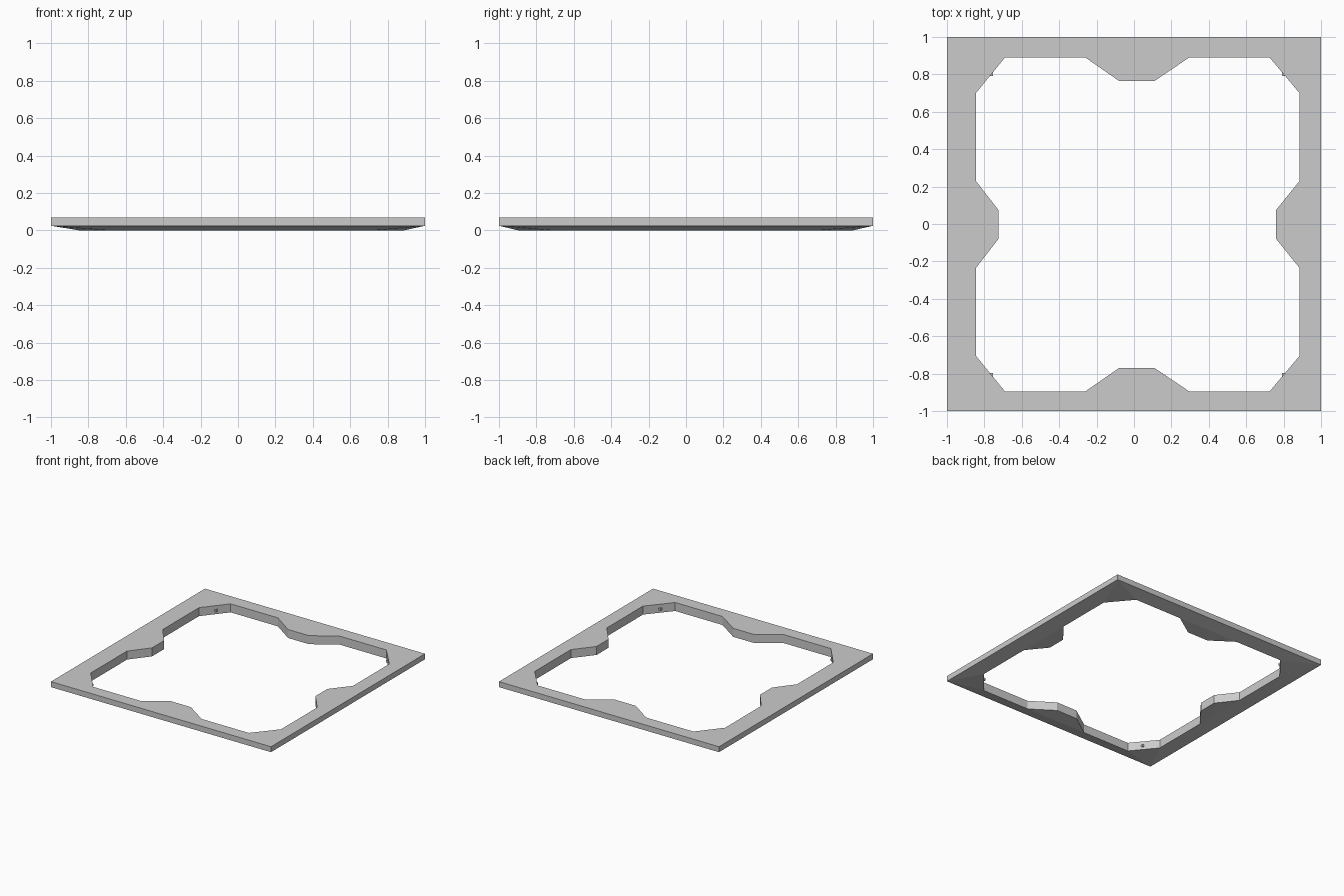
import bpy, bmesh

if "Cube" in bpy.data.objects:
    bpy.data.objects.remove(bpy.data.objects["Cube"])

TOP, OUTER_BOTTOM, MID_Y = 0.07, 0.025, -0.0025


def make_object(name, bm):
    bmesh.ops.recalc_face_normals(bm, faces=bm.faces)
    mesh = bpy.data.meshes.new(name)
    bm.to_mesh(mesh)
    bm.free()
    obj = bpy.data.objects.new(name, mesh)
    bpy.context.collection.objects.link(obj)
    return obj


def add_loop(bm, pts):
    vs = [bm.verts.new((x, y, TOP)) for x, y in pts]
    return [bm.edges.new((vs[i], vs[(i + 1) % len(vs)])) for i in range(len(vs))]


# Back half of the opening, mirrored to the front half
half = [(-0.725, 0.075), (-0.845, 0.23), (-0.845, 0.70), (-0.69, 0.89),
        (-0.26, 0.89), (-0.08, 0.765), (0.11, 0.765), (0.295, 0.89),
        (0.725, 0.89), (0.885, 0.70), (0.885, 0.23), (0.76, 0.075)]
opening = half + [(x, 2 * MID_Y - y) for x, y in reversed(half)]
outline = [(-1, -1), (1, -1), (1, 1), (-1, 1)]

# Frame: flat top, underside sloping down from the rim to the opening
bm = bmesh.new()
edges = add_loop(bm, outline) + add_loop(bm, opening)
bmesh.ops.triangle_fill(bm, edges=edges, use_beauty=True, use_dissolve=False)
ret = bmesh.ops.extrude_face_region(bm, geom=bm.faces[:], use_keep_orig=True)
for v in ret["geom"]:
    if isinstance(v, bmesh.types.BMVert):
        on_rim = abs(v.co.x) > 0.99
        v.co.z = OUTER_BOTTOM if on_rim else 0.0
make_object("frame", bm)

# Small corner blocks whose tips peek into the opening
for side, x0, x1 in (("left", -0.80, -0.755), ("right", 0.79, 0.835)):
    for end, s in (("back", 1), ("front", -1)):
        bm = bmesh.new()
        bmesh.ops.create_cube(bm, size=1)
        for v in bm.verts:
            v.co.x = x1 if v.co.x > 0 else x0
            v.co.y = MID_Y + s * (0.84 if v.co.y > 0 else 0.795)
            v.co.z = 0.04 if v.co.z > 0 else 0.022
        make_object(f"corner_block_{end}_{side}", bm)
